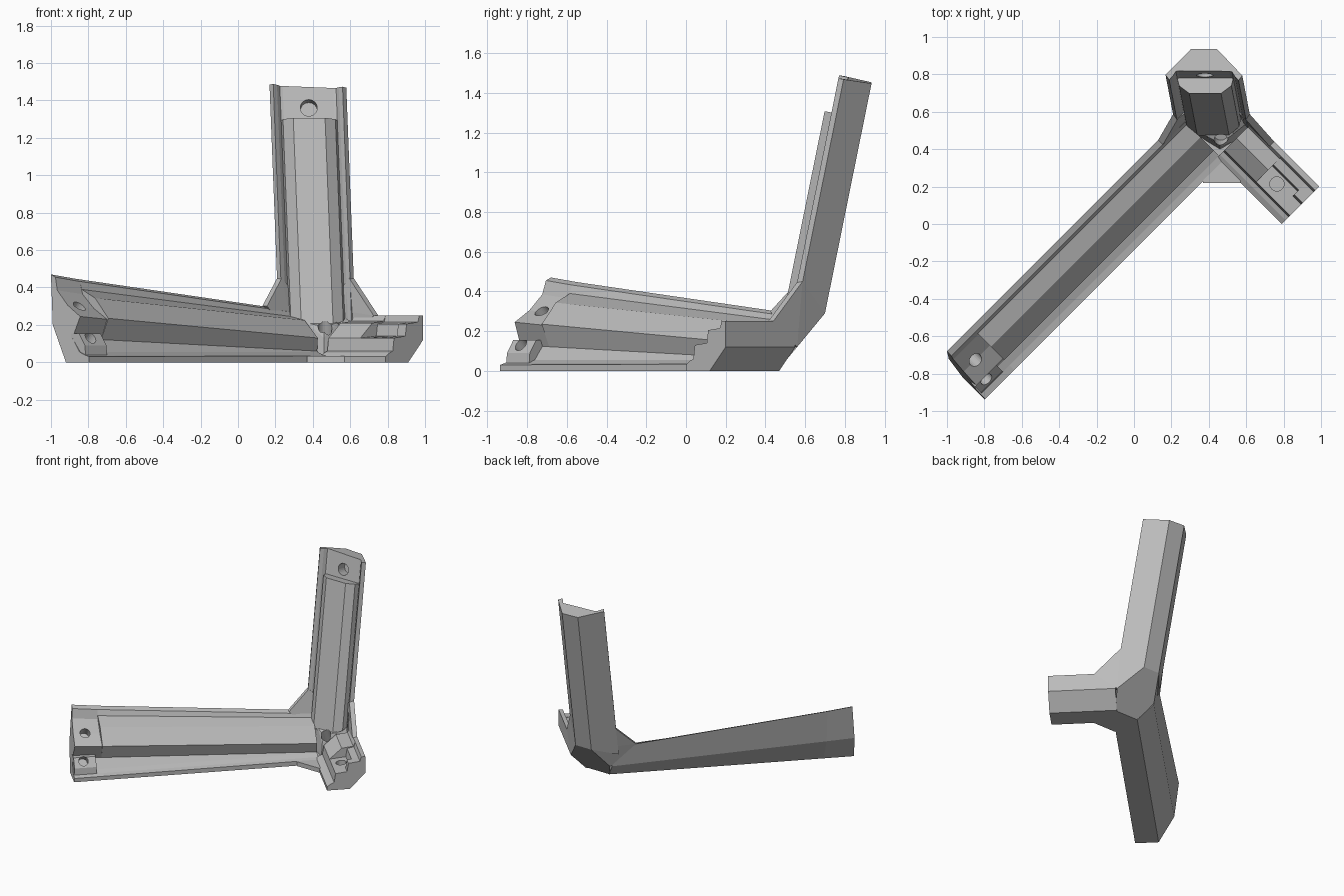
import bpy, bmesh
from mathutils import Vector

cube = bpy.data.objects.get("Cube")
if cube:
    bpy.data.objects.remove(cube)

grey = bpy.data.materials.new("plain_grey")
grey.use_nodes = True
colour = (0.5, 0.5, 0.5, 1)
grey.diffuse_color = colour
grey.node_tree.nodes["Principled BSDF"].inputs["Base Color"].default_value = colour


def finish(name, bm):
    bmesh.ops.recalc_face_normals(bm, faces=bm.faces[:])
    mesh = bpy.data.meshes.new(name)
    bm.to_mesh(mesh)
    bm.free()
    mesh.materials.append(grey)
    ob = bpy.data.objects.new(name, mesh)
    bpy.context.collection.objects.link(ob)
    return ob


def loft(name, start, end):
    """Closed solid between two matching rings of points."""
    bm = bmesh.new()
    a = [bm.verts.new(p) for p in start]
    b = [bm.verts.new(p) for p in end]
    n = len(a)
    for i in range(n):
        j = (i + 1) % n
        bm.faces.new((a[i], a[j], b[j], b[i]))
    bm.faces.new(a[::-1])
    bm.faces.new(b)
    return finish(name, bm)


def hull(name, points):
    bm = bmesh.new()
    for p in points:
        bm.verts.new(p)
    res = bmesh.ops.convex_hull(bm, input=bm.verts[:])
    junk = {g for g in res["geom_interior"] if isinstance(g, bmesh.types.BMVert)}
    bmesh.ops.delete(bm, geom=list(junk), context="VERTS")
    bmesh.ops.dissolve_limit(bm, angle_limit=0.02, verts=bm.verts[:], edges=bm.edges[:])
    return finish(name, bm)


def plate(name, points, offset):
    return hull(name, points + [Vector(p) + Vector(offset) for p in points])


def drill(targets, centre, axis, radius, depth):
    """Cut a round hole through every target."""
    bpy.ops.mesh.primitive_cylinder_add(vertices=24, radius=radius, depth=depth, location=centre)
    cutter = bpy.context.object
    cutter.rotation_euler = Vector(axis).to_track_quat("Z", "Y").to_euler()
    cutter.hide_render = True
    for ob in targets:
        mod = ob.modifiers.new("hole", "BOOLEAN")
        mod.operation = "DIFFERENCE"
        mod.solver = "EXACT"
        mod.object = cutter
        bpy.context.view_layer.objects.active = ob
        bpy.ops.object.modifier_apply(modifier=mod.name)
    bpy.data.objects.remove(cutter)


# Arm frames: position along the arm, distance in from the outer wall, height
def long_pt(q, t, z):
    d = 0.32 - 1.414 * t
    return ((q - d) / 2, (q + d) / 2, z)


def short_pt(e, t, z):
    q = 1.19 - 1.414 * t
    return ((q + e) / 2, (q - e) / 2, z)


def post_pt(w, depth, z):
    return (0.42 - 0.039 * (z - 0.29) + w, 0.70 + 0.2026 * (z - 0.29) - depth, z)


# Long arm: lip, sloping rib, undercut and floor flange
long_near = [(0, .283), (.035, .27), (.05, .245), (.15, .225), (.25, .13), (.245, .06),
             (.25, .055), (.29, .04), (.325, .035), (.325, 0), (.152, 0), (.03, .12)]
long_far = [(0, .47), (.035, .455), (.05, .41), (.15, .36), (.25, .25), (.19, .13),
            (.25, .055), (.29, .04), (.325, .03), (.325, 0), (.152, 0), (.036, .2)]
near_q, far_q, rib_q = 0.82, -1.735, -1.42
f = (near_q - rib_q) / (near_q - far_q)
long_mid = [(a[0] + (b[0] - a[0]) * f, a[1] + (b[1] - a[1]) * f)
            for a, b in zip(long_near, long_far)]
long_arm = loft("long_arm", [long_pt(near_q, *p) for p in long_near],
                [long_pt(rib_q, *p) for p in long_mid])


def recess(section):
    s = list(section)
    s[2] = (s[2][0] + .005, s[2][1] - .025)
    s[3] = (.14, s[3][1] - .055)
    s[4] = (.24, s[4][1] - .005)
    return s


long_tip = loft("long_arm_tip", [long_pt(rib_q, *p) for p in recess(long_mid)],
                [long_pt(far_q + .117 * p[1], *p) for p in recess(long_far)])

# Mounting pad on the floor flange of the long arm
pad = hull("long_arm_pad", [long_pt(q, t, z) for q in (-1.72, -1.49)
                            for t, z in ((.18, .04), (.29, .04), (.285, .09), (.24, .155), (.18, .155))])

# Short arm: rib near the corner, stepped section at the end
short_outer = [(.283, .03), (.283, 0), (.113, 0), (0, .12)]
short_rib = [(0, .25), (.03, .25), (.045, .22), (.13, .21), (.22, .13), (.23, .06), (.255, .05)]
short_step = [(0, .25), (.03, .25), (.04, .215), (.125, .205), (.135, .14), (.22, .13),
              (.23, .06), (.255, .05)]
short_slot = [(0, .25), (.03, .25), (.04, .215), (.09, .205), (.10, .14), (.22, .13),
              (.23, .06), (.255, .05)]
short_parts = []
for name, section, e0, e1 in (("short_arm", short_rib, .09, .43),
                              ("short_arm_slot", short_slot, .43, .70),
                              ("short_arm_tip", short_step, .70, .79)):
    ring = section + short_outer
    short_parts.append(loft(name, [short_pt(e0, *p) for p in ring],
                            [short_pt(e1, *p) for p in ring]))

# Upright post: mirrored half section of chamfered back, lips and front rib
half_shell = [(.07, 0), (.205, .145), (.185, .172), (.165, .15), (.15, .125)]
half_rib = half_shell + [(.14, .165), (.085, .208)]
half_flat = half_shell + [(.135, .122)]


def mirrored(half):
    return half + [(-w, d) for w, d in reversed(half)]


rib_ring, flat_ring = mirrored(half_rib), mirrored(half_flat)
post = loft("post", [post_pt(w, d, .29 - .43 * d) for w, d in rib_ring],
            [post_pt(w, d, 1.27 + .18 * d) for w, d in rib_ring])
post_tip = loft("post_tip", [post_pt(w, d, 1.27 + .18 * d) for w, d in flat_ring],
                [post_pt(w, d, 1.45 + .18 * d - .04 * w) for w, d in flat_ring])

# Corner: faceted core and three gusset plates joining the arms
base_l, base_r = (.355, .46, 0), (.57, .46, 0)
knee_l, knee_r = (.28, .56, .12), (.63, .56, .12)
back_l, back_r = (.35, .70, .29), (.49, .70, .29)
core = hull("corner_core", [base_l, base_r, knee_l, knee_r, back_l, back_r, (.37, .48, .21),
                            (.53, .48, .21), (.46, .43, .19), (.46, .41, .13), (.46, .40, .03)])
floor_web = plate("floor_gusset", [(.37, .22, 0), (.57, .22, 0), base_l, base_r], (0, 0, .035))
left_web = plate("left_gusset", [(.13, .45, .3), knee_l, back_l, (.209, .587, .45)],
                 (.025, -.025, 0))
right_web = plate("right_gusset", [(.75, .44, .25), knee_r, back_r, (.619, .587, .45)],
                  (-.025, -.025, 0))

# Screw holes
drill([long_tip], long_pt(-1.575, .15, .31), (.5, -.5, .8), .037, .2)
drill([pad], long_pt(-1.62, .255, .13), (.5, -.5, .7), .035, .12)
drill([short_parts[1]], short_pt(.55, .15, .13), (0, 0, 1), .038, .16)
drill([post_tip], post_pt(0, .12, 1.36), (0, -1, .2), .045, .16)
drill([core, post, long_arm, short_parts[0]], (.465, .45, .19), (0, -.35, 1), .037, .2)
